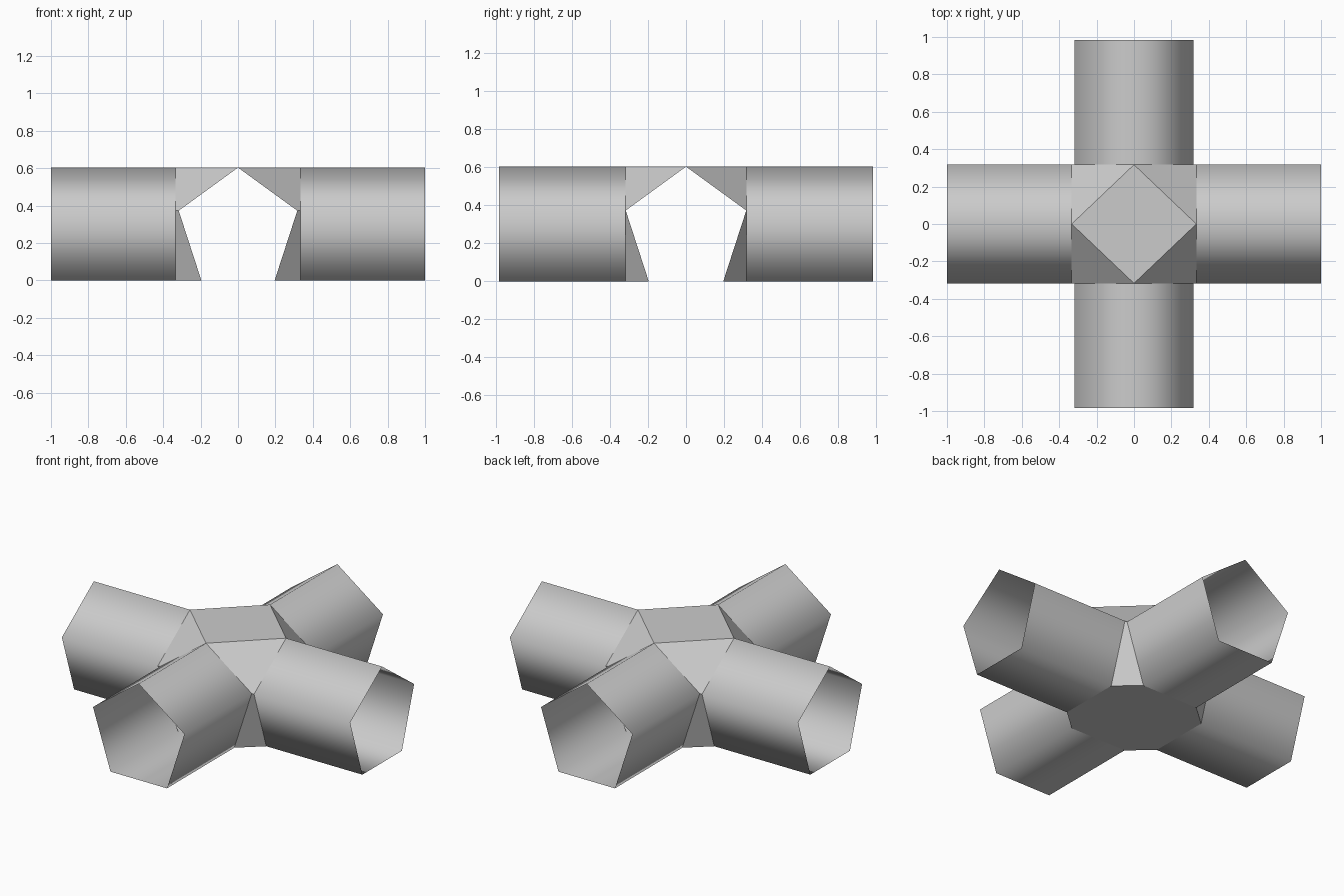
import bpy
import bmesh
from math import sin, cos, pi

if "Cube" in bpy.data.objects:
    bpy.data.objects.remove(bpy.data.objects["Cube"], do_unlink=True)

R = 1 / 3                      # pentagon radius
TOP = R * (1 + cos(pi / 5))    # ridge height
WIDE = R * sin(2 * pi / 5)     # half width at the waist
FOOT = R * sin(pi / 5)         # half width on the floor
WAIST = TOP - R * (1 - cos(2 * pi / 5))
ARM = 2 / 3                    # arm length
HX, HY = R, WIDE               # hub half sizes

grey = bpy.data.materials.new("plain_grey")
grey.use_nodes = True
colour = (0.6, 0.6, 0.6, 1)
grey.diffuse_color = colour
grey.node_tree.nodes["Principled BSDF"].inputs["Base Color"].default_value = colour

# pentagon outline as (sideways, height)
PENTAGON = [(0, TOP), (WIDE, WAIST), (FOOT, 0), (-FOOT, 0), (-WIDE, WAIST)]


def finish(name, bm, smooth):
    bmesh.ops.recalc_face_normals(bm, faces=bm.faces)
    for face in bm.faces:
        face.smooth = smooth
    mesh = bpy.data.meshes.new(name)
    bm.to_mesh(mesh)
    bm.free()
    mesh.materials.append(grey)
    bpy.context.collection.objects.link(bpy.data.objects.new(name, mesh))


def tube_arm(name, axis, sign):
    """Open five-sided tube running outward from the hub."""
    start = HX if axis == "x" else HY
    bm = bmesh.new()
    rings = []
    for d in (start * sign, (start + ARM) * sign):
        rings.append([bm.verts.new((d, s, z) if axis == "x" else (s, d, z))
                      for s, z in PENTAGON])
    for i in range(5):
        j = (i + 1) % 5
        bm.faces.new((rings[0][i], rings[0][j], rings[1][j], rings[1][i]))
    finish(name, bm, True)


def hub():
    """Central junction: roof, floor and four folded corners."""
    bm = bmesh.new()
    for sx in (1, -1):
        for sy in (1, -1):
            ridge_x, ridge_y = (sx * HX, 0, TOP), (0, sy * HY, TOP)
            waist_x, waist_y = (sx * HX, sy * WIDE, WAIST), (sx * WIDE, sy * HY, WAIST)
            foot_x, foot_y = (sx * HX, sy * FOOT, 0), (sx * FOOT, sy * HY, 0)
            for quad in ((ridge_x, ridge_y, waist_y, waist_x),
                         (waist_x, waist_y, foot_y, foot_x)):
                bm.faces.new([bm.verts.new(p) for p in quad])
    roof = [(HX, 0), (0, HY), (-HX, 0), (0, -HY)]
    floor = [(HX, FOOT), (FOOT, HY), (-FOOT, HY), (-HX, FOOT),
             (-HX, -FOOT), (-FOOT, -HY), (FOOT, -HY), (HX, -FOOT)]
    for outline, z in ((roof, TOP), (floor, 0)):
        bm.faces.new([bm.verts.new((x, y, z)) for x, y in outline])
    bmesh.ops.remove_doubles(bm, verts=bm.verts, dist=0.001)
    finish("hub", bm, False)


hub()
tube_arm("left_arm", "x", 1)
tube_arm("right_arm", "x", -1)
tube_arm("back_arm", "y", 1)
tube_arm("front_arm", "y", -1)
